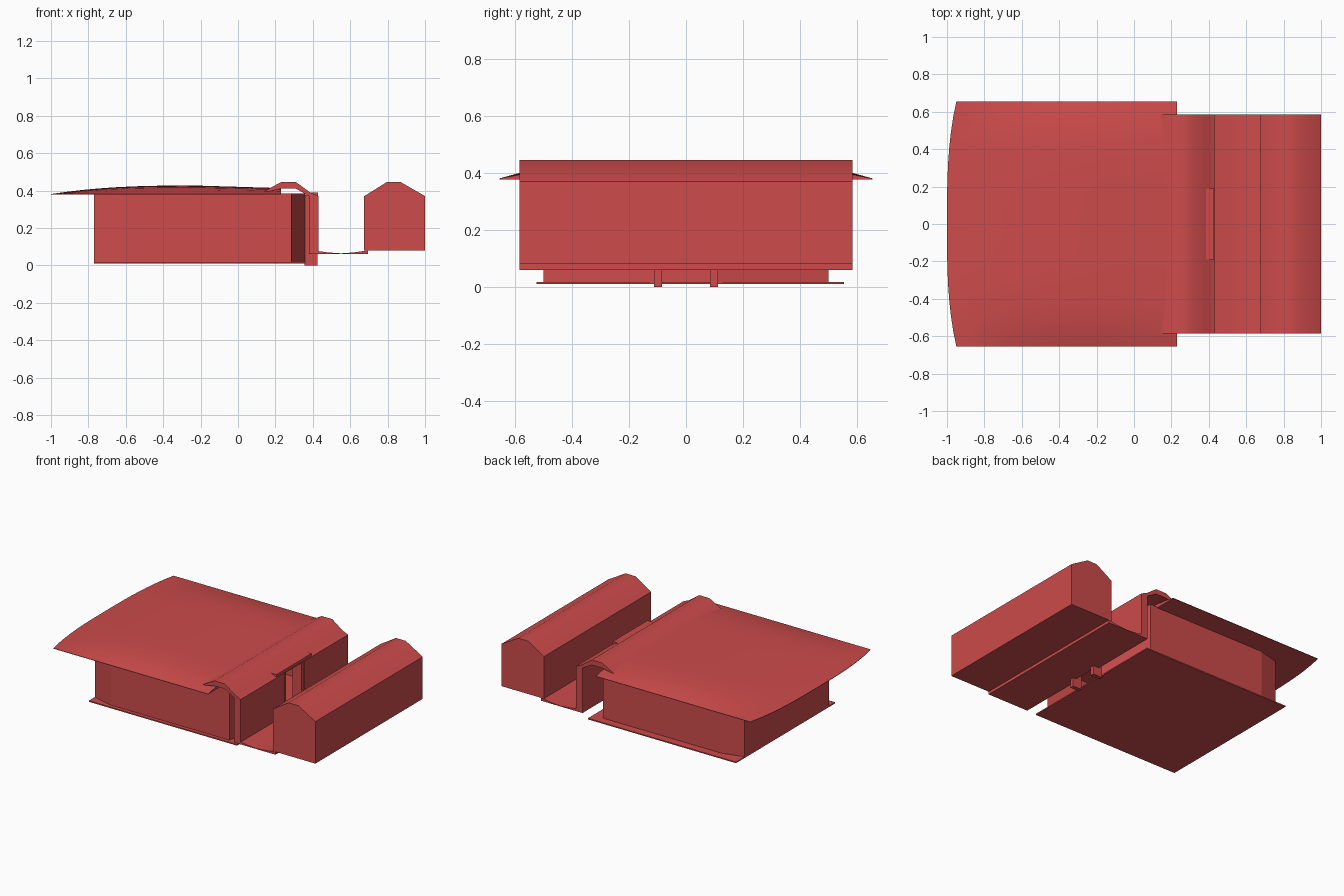
import bpy, bmesh, math

if "Cube" in bpy.data.objects:
    bpy.data.objects.remove(bpy.data.objects["Cube"])

red = bpy.data.materials.new("red_paint")
red.diffuse_color = (0.61, 0.07, 0.07, 1)
red.use_nodes = True
red.node_tree.nodes["Principled BSDF"].inputs["Base Color"].default_value = red.diffuse_color


def finish(name, bm, angle=0, recalc=True):
    if recalc:
        bmesh.ops.recalc_face_normals(bm, faces=bm.faces[:])
    me = bpy.data.meshes.new(name)
    bm.to_mesh(me)
    bm.free()
    ob = bpy.data.objects.new(name, me)
    bpy.context.collection.objects.link(ob)
    me.materials.append(red)
    if angle:
        bpy.ops.object.select_all(action='DESELECT')
        ob.select_set(True)
        bpy.context.view_layer.objects.active = ob
        bpy.ops.object.shade_smooth_by_angle(angle=math.radians(angle))
    return ob


def prism(name, profile, y0, y1, angle=0):
    """Extrude an (x, z) profile along y."""
    bm = bmesh.new()
    face = bm.faces.new([bm.verts.new((x, y0, z)) for x, z in profile])
    new = bmesh.ops.extrude_face_region(bm, geom=[face])["geom"]
    verts = [v for v in new if isinstance(v, bmesh.types.BMVert)]
    bmesh.ops.translate(bm, verts=verts, vec=(0, y1 - y0, 0))
    return finish(name, bm, angle)


def box(name, x0, x1, y0, y1, z0, z1):
    return prism(name, [(x0, z0), (x1, z0), (x1, z1), (x0, z1)], y0, y1)


# Front hall with a rounded hip profile
prism("front_hall", [(.675, .08), (1, .08), (1, .37), (.87, .445),
                     (.795, .445), (.675, .37)], -.585, .585, 40)

# Dished courtyard floor between hall and gallery
prism("courtyard_floor", [(.40, .06), (.695, .06), (.695, .08), (.62, .069),
                          (.55, .064), (.48, .069), (.40, .08)], -.585, .585, 30)

# Gallery: arched roof, wall on both sides of the doorway
prism("gallery_roof", [(.12, .385), (.23, .445), (.31, .445), (.385, .39),
                       (.43, .37), (.38, .37), (.31, .41), (.23, .41)],
      -.585, .585, 40)
for s, side in ((-1, "left"), (1, "right")):
    box("gallery_wall_" + side, .38, .43, *sorted((s * .11, s * .585)), .06, .37)
    box("door_post_" + side, .355, .425, *sorted((s * .085, s * .112)), 0, .375)
box("door_lintel", .385, .427, -.19, .19, .365, .39)

# Main room: floor slab and thin folded wall, open at the door
box("room_floor", -.77, .36, -.525, .555, .01, .018)
half = [(.36, .10), (.285, .50), (-.62, .50), (-.77, .46)]
path = half + [(x, -y) for x, y in reversed(half)]
bm = bmesh.new()
low = [bm.verts.new((x, y, .015)) for x, y in path]
high = [bm.verts.new((x, y, .383)) for x, y in path]
for i in range(len(path) - 1):
    bm.faces.new((low[i + 1], low[i], high[i], high[i + 1]))
finish("room_wall", bm, recalc=False)

# Large canopy: gently domed top over a flat underside, bowed outer edge
bm = bmesh.new()
nx, ny = 14, 16
top = []
for i in range(nx + 1):
    u = i / nx
    row = []
    for j in range(ny + 1):
        v = 2 * j / ny - 1
        x0 = -1 + .05 * abs(v) ** 3
        x = x0 + (.23 - x0) * u
        rise = .046 * (1 - (1 - min(1, u / .62)) ** 2.6) - .014 * max(0, u - .62) / .38
        z = .381 + rise * (1 - abs(v) ** 5)
        row.append(bm.verts.new((x, .655 * v, z)))
    top.append(row)
for i in range(nx):
    for j in range(ny):
        bm.faces.new((top[i][j], top[i + 1][j], top[i + 1][j + 1], top[i][j + 1]))
rim = ([top[i][0] for i in range(nx)] + [top[nx][j] for j in range(ny)]
       + [top[i][ny] for i in range(nx, 0, -1)] + [top[0][j] for j in range(ny, 0, -1)])
base = [bm.verts.new((v.co.x, v.co.y, .378)) for v in rim]
for k in range(len(rim)):
    n = (k + 1) % len(rim)
    bm.faces.new((rim[k], base[k], base[n], rim[n]))
bm.faces.new(base)
finish("canopy", bm, 30)
